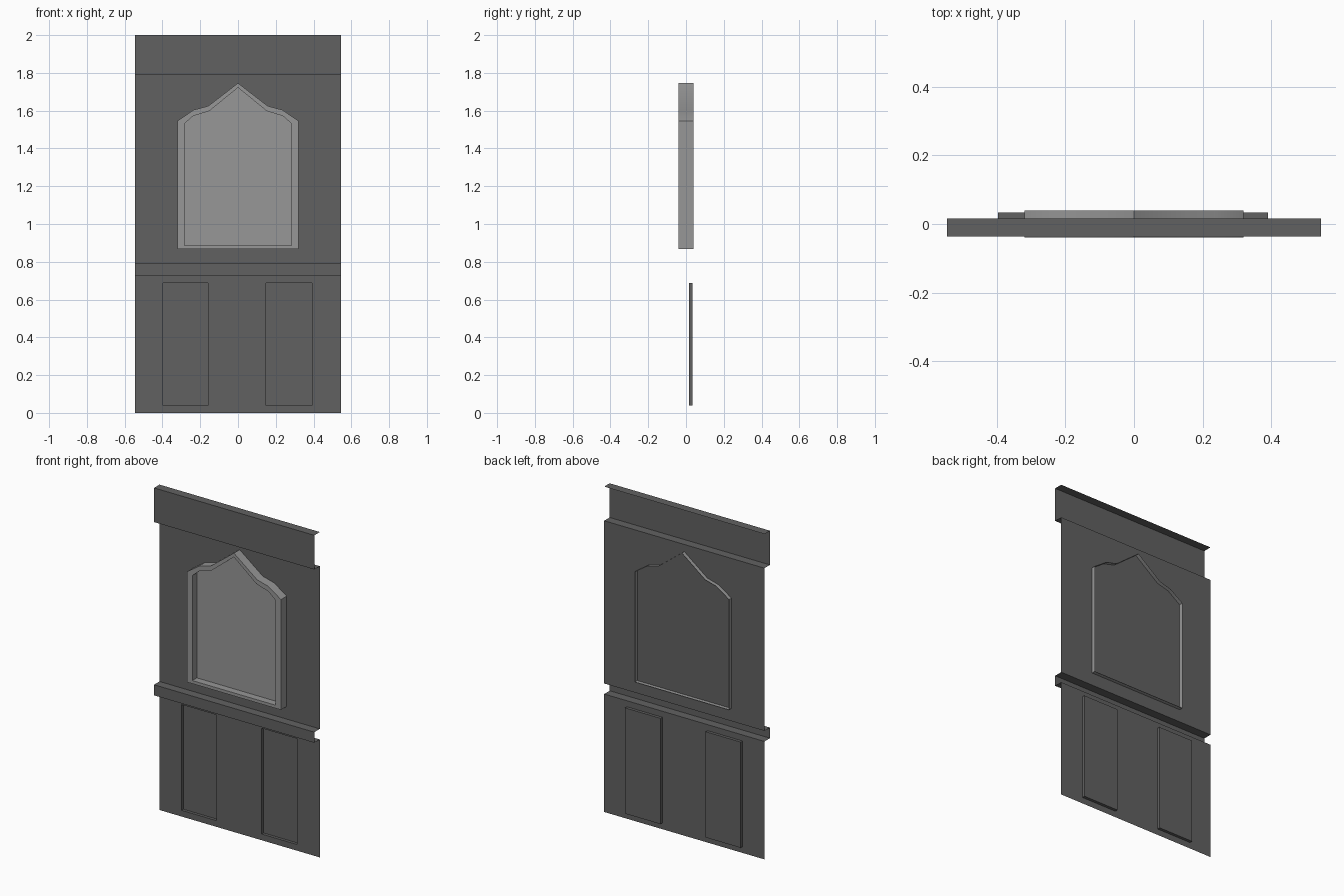
import bpy, bmesh, math

if "Cube" in bpy.data.objects:
    bpy.data.objects.remove(bpy.data.objects["Cube"])

W = 0.545            # half width of the wall
WALL_Y, TRIM_Y = 0.016, -0.037


def material(name, v):
    m = bpy.data.materials.new(name)
    m.diffuse_color = (v, v, v, 1)
    m.use_nodes = True
    m.node_tree.nodes["Principled BSDF"].inputs["Base Color"].default_value = m.diffuse_color
    return m


def finish(bm, name, mat):
    mesh = bpy.data.meshes.new(name)
    bm.to_mesh(mesh)
    bm.free()
    mesh.materials.append(mat)
    ob = bpy.data.objects.new(name, mesh)
    bpy.context.collection.objects.link(ob)
    return ob


dark = material("dark_grey", 0.12)
light = material("light_grey", 0.31)

# Upper wall, chair rail and top trim: one open stepped profile swept across x
bm = bmesh.new()
profile = [(WALL_Y, 0.725), (TRIM_Y, 0.725), (TRIM_Y, 0.79), (WALL_Y, 0.79),
           (WALL_Y, 1.79), (TRIM_Y, 1.79), (TRIM_Y, 2.0), (WALL_Y, 2.0)]
rows = [[bm.verts.new((x, y, z)) for x in (-W, W)] for y, z in profile]
for a, b in zip(rows, rows[1:]):
    bm.faces.new((a[0], a[1], b[1], b[0]))
finish(bm, "upper_wall_and_trim", dark)

# Lower wall: grid sheet with two panels pushed back
bm = bmesh.new()
xs = [-W, -0.396, -0.158, 0.149, 0.391, W]
zs = [0, 0.038, 0.688, 0.725]
grid = [[bm.verts.new((x, WALL_Y, z)) for x in xs] for z in zs]
panels = []
for j in range(3):
    for i in range(5):
        f = bm.faces.new((grid[j][i], grid[j][i + 1],
                          grid[j + 1][i + 1], grid[j + 1][i]))
        if j == 1 and i in (1, 3):
            panels.append(f)
for f in bmesh.ops.extrude_discrete_faces(bm, faces=[])["faces"] + panels:
    new = bmesh.ops.extrude_face_region(bm, geom=[f])["geom"]
    bm.faces.remove(f) if f.is_valid else None
    for v in new:
        if isinstance(v, bmesh.types.BMVert):
            v.co.y = 0.034
finish(bm, "lower_wall_with_panels", dark)


# Window frame: pointed outline, open at the back, with a recessed pane
def outline(half):
    return half + [(-x, z) for x, z in reversed(half) if x > 0]


outer = outline([(0.32, 0.868), (0.32, 1.546), (0.235, 1.604),
                 (0.157, 1.625), (0, 1.746)])
inner = outline([(0.283, 0.887), (0.283, 1.532), (0.237, 1.572),
                 (0.152, 1.598), (0, 1.722)])
bm = bmesh.new()
loops = [[bm.verts.new((x, y, z)) for x, z in pts]
         for pts, y in ((outer, 0.04), (outer, -0.04), (inner, -0.04), (inner, 0.004))]
n = len(outer)
for a, b in zip(loops, loops[1:]):
    for i in range(n):
        k = (i + 1) % n
        bm.faces.new((a[i], a[k], b[k], b[i]))
bm.faces.new(loops[-1])
frame = finish(bm, "window_frame_and_pane", light)
bpy.context.view_layer.objects.active = frame
frame.select_set(True)
bpy.ops.object.shade_smooth_by_angle(angle=math.radians(30))
